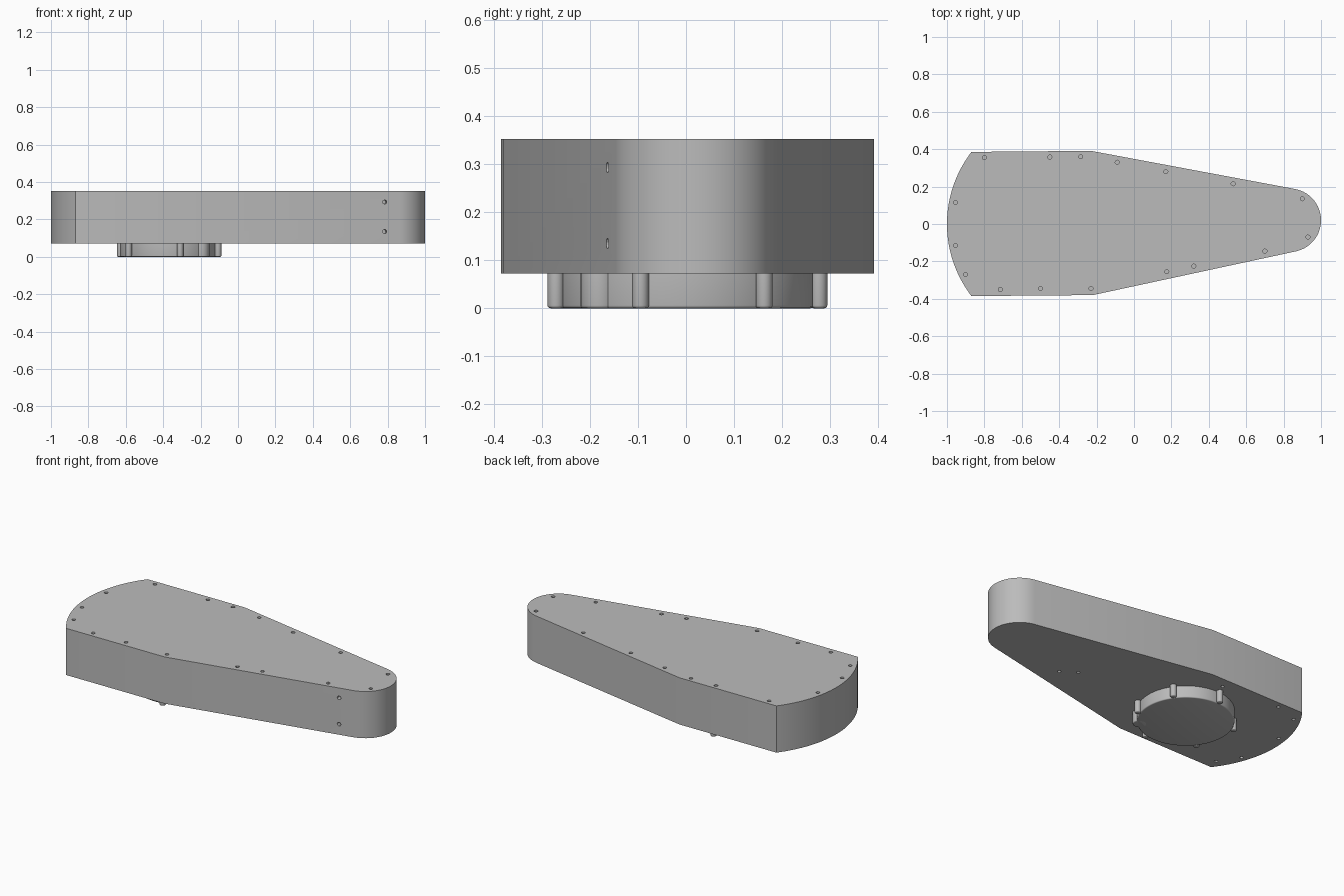
import bpy, bmesh
from math import radians, cos, sin, pi
from mathutils import Matrix, Vector

if "Cube" in bpy.data.objects:
    bpy.data.objects.remove(bpy.data.objects["Cube"], do_unlink=True)

grey = bpy.data.materials.new("grey metal")
grey.use_nodes = True
colour = (0.5, 0.5, 0.5, 1)
grey.diffuse_color = colour
grey.node_tree.nodes["Principled BSDF"].inputs["Base Color"].default_value = colour

BASE, TOP, HUB_X = 0.072, 0.352, -0.367


def make(name, bm):
    bmesh.ops.recalc_face_normals(bm, faces=bm.faces)
    mesh = bpy.data.meshes.new(name)
    bm.to_mesh(mesh)
    bm.free()
    ob = bpy.data.objects.new(name, mesh)
    bpy.context.collection.objects.link(ob)
    mesh.materials.append(grey)
    return ob


def select(ob):
    bpy.ops.object.select_all(action='DESELECT')
    ob.select_set(True)
    bpy.context.view_layer.objects.active = ob


def arc(cx, cy, r, start, end, steps):
    angles = [radians(start + (end - start) * i / steps) for i in range(steps + 1)]
    return [(cx + r * cos(a), cy + r * sin(a)) for a in angles]


def cylinder(bm, r, depth, centre, axis=(0, 0, 1), segments=12):
    turn = Vector((0, 0, 1)).rotation_difference(Vector(axis)).to_matrix().to_4x4()
    bmesh.ops.create_cone(bm, cap_ends=True, segments=segments, radius1=r, radius2=r,
                          depth=depth, matrix=Matrix.Translation(centre) @ turn)


# Tapered housing: broad arc at the hub end, small round nose
outline = (arc(HUB_X, 0, 0.633, 142.5, 217.5, 32) + [(-0.22, -0.38)]
           + arc(0.83, 0.02, 0.17, -78, 79.5, 32) + [(-0.23, 0.391)])
bm = bmesh.new()
face = bm.faces.new([bm.verts.new((x, y, BASE)) for x, y in outline])
grown = bmesh.ops.extrude_face_region(bm, geom=[face])
bmesh.ops.translate(bm, vec=(0, 0, TOP - BASE),
                    verts=[v for v in grown["geom"] if isinstance(v, bmesh.types.BMVert)])
housing = make("housing", bm)

# Screw holes in the top, underside and side wall
top_holes = [(-.8, .355), (-.45, .358), (-.285, .36), (-.09, .33), (.17, .28), (.53, .215),
             (.9, .135), (.93, -.07), (.7, -.145), (.32, -.225), (.175, -.255),
             (-.23, -.345), (-.5, -.345), (-.715, -.35), (-.9, -.27), (-.955, -.115), (-.955, .115)]
under_holes = [(.43, -.12), (.345, -.06), (-.355, .325), (-.73, .35), (-.88, .3),
               (-.95, .09), (-.93, -.2), (-.85, -.32)]
bm = bmesh.new()
for x, y in top_holes:
    cylinder(bm, 0.011, 0.06, (x, y, TOP))
for x, y in under_holes:
    cylinder(bm, 0.01, 0.06, (x, y, BASE))
for z in (0.135, 0.293):
    cylinder(bm, 0.011, 0.06, (0.785, -0.165, z), axis=(0.2, -0.98, 0))
cutter = make("hole_cutter", bm)
cutter.hide_render = True
cut = housing.modifiers.new("holes", 'BOOLEAN')
cut.object = cutter
cut.solver = 'EXACT'
select(housing)
bpy.ops.object.modifier_apply(modifier=cut.name)
bpy.data.objects.remove(cutter, do_unlink=True)
bpy.ops.object.shade_smooth_by_angle(angle=radians(30))


# Round hub under the housing, with lugs around its rim
def hub_part(name, r, x, y, segments):
    bm = bmesh.new()
    height = BASE + 0.01
    cylinder(bm, r, height, (x, y, height / 2), segments=segments)
    rim = [e for e in bm.edges if all(v.co.z < 0.001 for v in e.verts)]
    bmesh.ops.bevel(bm, geom=rim, offset=0.006, segments=3, profile=0.5, affect='EDGES')
    select(make(name, bm))
    bpy.ops.object.shade_smooth_by_angle(angle=radians(35))


hub_part("hub", 0.265, HUB_X, 0, 96)
for i, angle in enumerate((-78, -46, -20, 36, 92, 161, 218)):
    wide = angle == -46
    r, reach = (0.04, 0.25) if wide else (0.0175, 0.277)
    a = radians(angle)
    hub_part(f"hub_lug_{i + 1}", r, HUB_X + reach * cos(a), reach * sin(a), 24)
